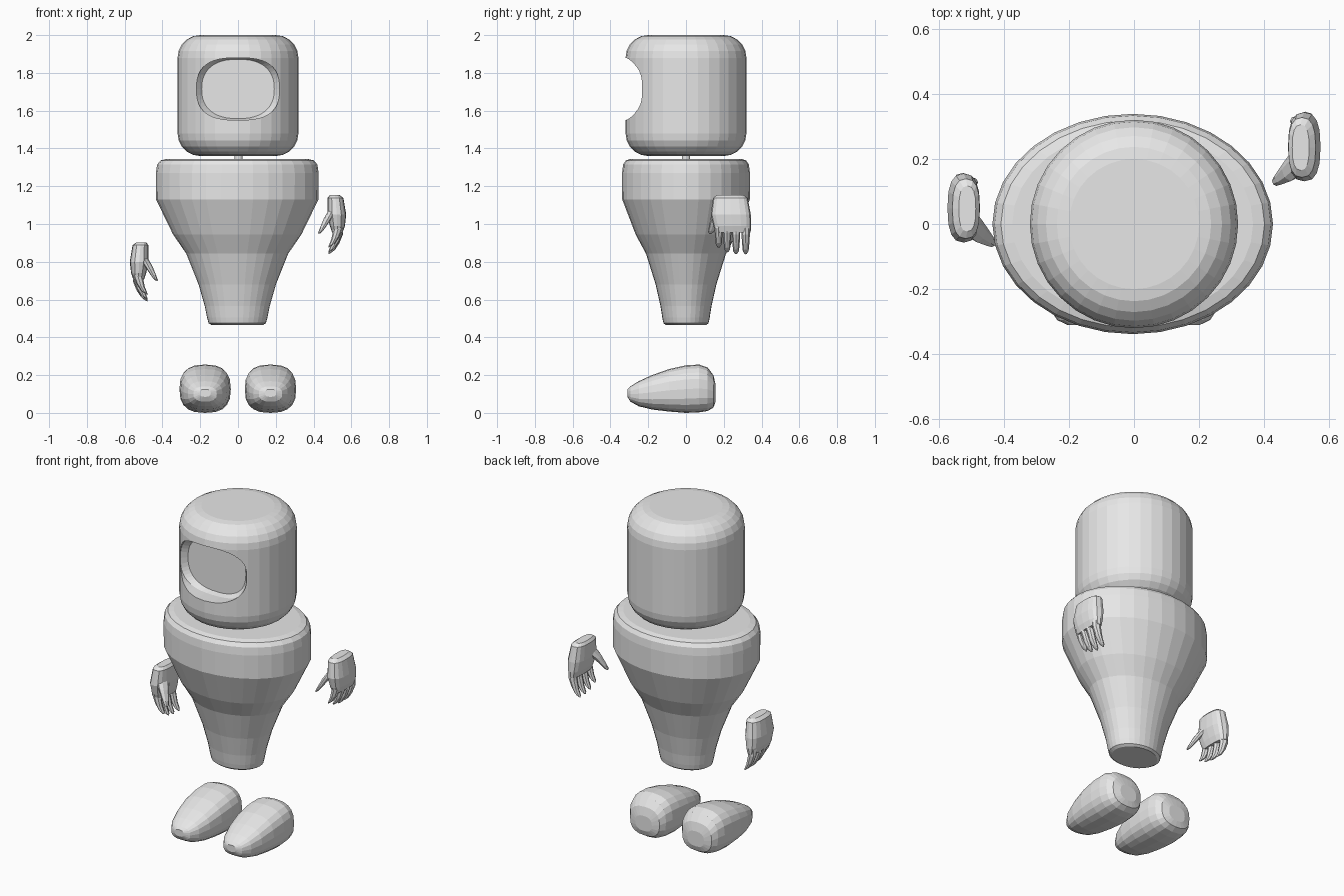
import bpy, bmesh, math
from mathutils import Vector

if "Cube" in bpy.data.objects:
    bpy.data.objects.remove(bpy.data.objects["Cube"])

grey = bpy.data.materials.new("plain grey")
grey.diffuse_color = (0.8, 0.8, 0.8, 1)
grey.use_nodes = True
grey.node_tree.nodes["Principled BSDF"].inputs["Base Color"].default_value = grey.diffuse_color


def oval(center, u, v, n=32, power=2.0):
    """Closed superellipse ring spanned by the half-axis vectors u and v."""
    c, u, v = Vector(center), Vector(u), Vector(v)
    ring = []
    for i in range(n):
        a = 2 * math.pi * i / n
        ca, sa = math.cos(a), math.sin(a)
        e = 2 / power
        ring.append(c + u * math.copysign(abs(ca) ** e, ca) + v * math.copysign(abs(sa) ** e, sa))
    return ring


def loft(bm, rings):
    """Skin a list of rings and cap both ends."""
    rows = [[bm.verts.new(p) for p in r] for r in rings]
    n = len(rows[0])
    faces = [bm.faces.new((a[i], a[(i + 1) % n], b[(i + 1) % n], b[i]))
             for a, b in zip(rows, rows[1:]) for i in range(n)]
    faces += [bm.faces.new(rows[0][::-1]), bm.faces.new(rows[-1])]
    bmesh.ops.recalc_face_normals(bm, faces=faces)


def make(name, *skins):
    bm = bmesh.new()
    for rings in skins:
        loft(bm, rings)
    mesh = bpy.data.meshes.new(name)
    bm.to_mesh(mesh)
    bm.free()
    mesh.materials.append(grey)
    obj = bpy.data.objects.new(name, mesh)
    bpy.context.collection.objects.link(obj)
    return obj


def turned(profile, ratio=1.0, x=0.0):
    """Rings around the z axis from (radius, z) pairs."""
    return [oval((x, 0, z), (r, 0, 0), (0, r * ratio, 0)) for r, z in profile]


# Helmet: rounded cylinder
R, B, STEPS = 0.32, 0.12, 5
arc = [(B * math.sin(i * math.pi / 2 / STEPS), B * math.cos(i * math.pi / 2 / STEPS)) for i in range(STEPS + 1)]
profile = [(R - B + s, 1.36 + B - c) for s, c in arc]
profile += [(R - B + s, 2.0 - B + c) for s, c in reversed(arc)]
helmet = make("helmet", turned(profile))

# Visor opening: tapered rounded cutter with a flat floor
cutter = make("visor_cutter", [
    oval((0, y, 1.715), (w, 0, 0), (0, 0, h), 48, p)
    for y, w, h, p in [(-0.5, 0.22, 0.165, 2.7), (-0.232, 0.22, 0.165, 2.7), (-0.2, 0.192, 0.157, 2.4)]])
cutter.hide_render = True
cutter.hide_viewport = True
cut = helmet.modifiers.new("visor", 'BOOLEAN')
cut.operation = 'DIFFERENCE'
cut.solver = 'EXACT'
cut.object = cutter

# Neck pin
make("neck", turned([(0.022, 1.32), (0.022, 1.38)], x=0.003))

# Torso: oval turned shape
make("torso", turned([
    (0.135, 0.465), (0.152, 0.475), (0.16, 0.505), (0.172, 0.565), (0.205, 0.68), (0.27, 0.843),
    (0.34, 0.945), (0.43, 1.13), (0.431, 1.27), (0.424, 1.315), (0.405, 1.337), (0.37, 1.345)],
    0.785, -0.004))

# Feet: rounded wedges, (y, bottom, top, half width)
foot = [(-0.31, 0.085, 0.125, 0.03), (-0.295, 0.06, 0.14, 0.062), (-0.25, 0.035, 0.168, 0.092),
        (-0.18, 0.018, 0.2, 0.115), (-0.09, 0.007, 0.232, 0.13), (0.0, 0.0, 0.252, 0.136),
        (0.07, 0.003, 0.256, 0.133), (0.115, 0.01, 0.24, 0.12), (0.145, 0.028, 0.2, 0.098),
        (0.157, 0.06, 0.15, 0.055)]
for side, x in (("right", -0.174), ("left", 0.172)):
    make(side + "_foot", [oval((x, y, (lo + hi) / 2), (w, 0, 0), (0, 0, (hi - lo) / 2), 20, 2.6)
                          for y, lo, hi, w in foot])


# Hands: palm, four curled fingers and a thumb
def hand(name, sx, dy, dz):
    def ring(x, y, z, rx, ry, n=8, tilt=0.0, power=2.0):
        return oval((sx * x, y + dy, z + dz), (sx * rx, 0, -tilt * rx), (0, ry, 0), n, power)

    palm = [ring(x, y, z, rx, ry, 16, 0, 2.6) for x, y, z, rx, ry in [
        (0.512, 0.235, 1.153, 0.026, 0.07), (0.516, 0.235, 1.138, 0.042, 0.092),
        (0.523, 0.237, 1.05, 0.05, 0.106), (0.526, 0.245, 0.99, 0.04, 0.1),
        (0.526, 0.25, 0.955, 0.028, 0.092)]]
    parts = [palm]
    for y, drop in ((0.173, 0.035), (0.218, 0.01), (0.265, 0.0), (0.316, 0.0)):
        parts.append([ring(x, y, z + drop, r, r * 0.85, 8, t) for x, z, r, t in [
            (0.532, 1.0, 0.025, 0), (0.53, 0.94, 0.026, -0.2), (0.515, 0.89, 0.022, -0.4),
            (0.497, 0.856, 0.018, -0.5), (0.489, 0.845, 0.009, -0.6)]])
    parts.append([ring(x, y, z, rx, ry, 8, -0.4) for x, y, z, rx, ry in [
        (0.512, 0.2, 1.09, 0.03, 0.045), (0.482, 0.168, 1.04, 0.028, 0.036),
        (0.452, 0.143, 0.985, 0.019, 0.022), (0.437, 0.132, 0.958, 0.013, 0.015),
        (0.433, 0.13, 0.95, 0.006, 0.007)]])
    make(name, *parts)


hand("left_hand", 1, 0.0, 0.0)
hand("right_hand", -1, -0.188, -0.25)
